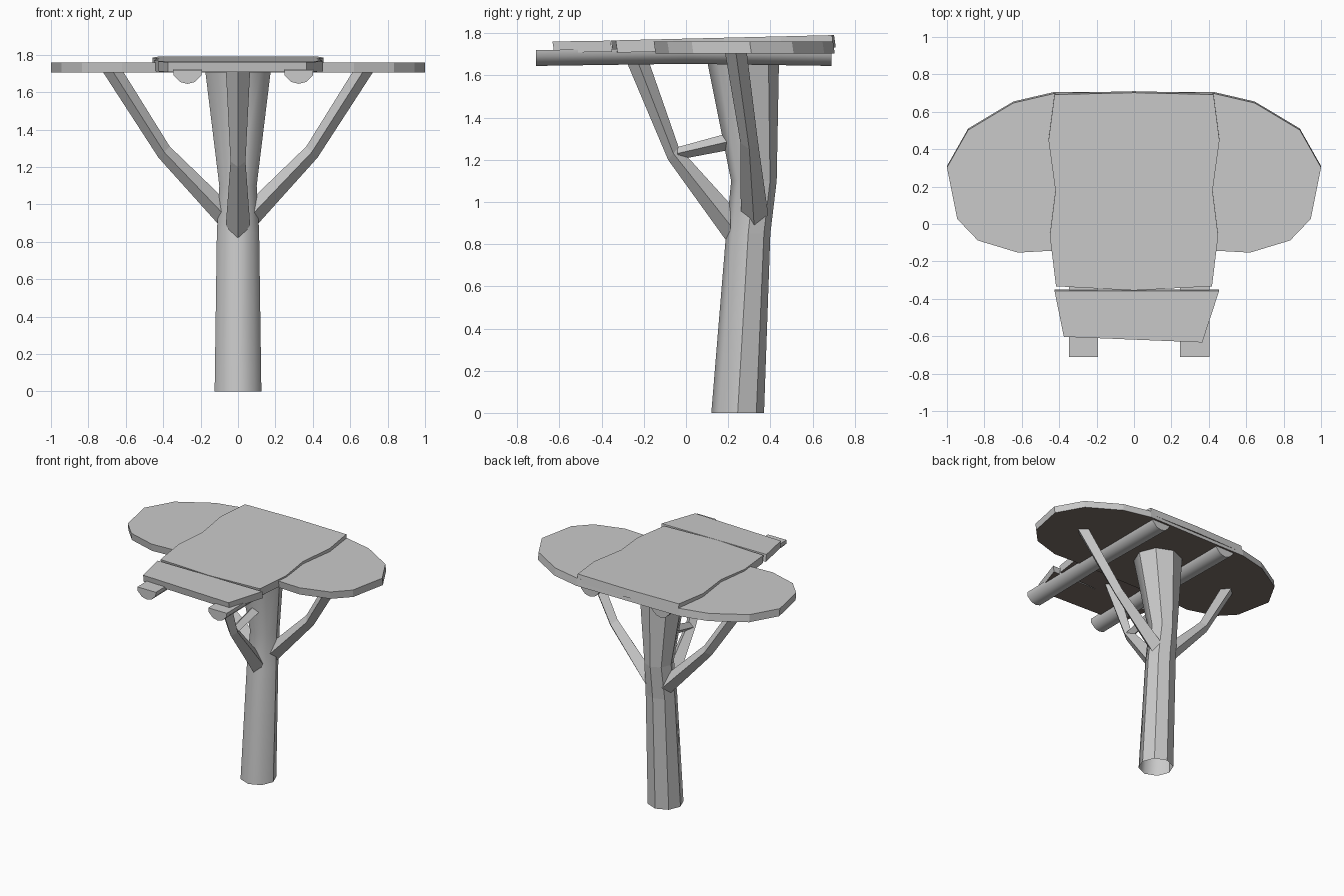
import bpy, bmesh, math
from mathutils import Vector

if "Cube" in bpy.data.objects:
    bpy.data.objects.remove(bpy.data.objects["Cube"])


def material(name, colour):
    mat = bpy.data.materials.new(name)
    mat.use_nodes = True
    mat.diffuse_color = (*colour, 1)
    mat.node_tree.nodes["Principled BSDF"].inputs["Base Color"].default_value = (*colour, 1)
    return mat


GREY = material("pale grey wood", (0.59, 0.59, 0.59))
BROWN = material("brown underside", (0.2, 0.16, 0.14))


def loft(name, sections, mats=(GREY,), open_start=False):
    """Skin a tube through equal-length lists of points."""
    bm = bmesh.new()
    rings = [[bm.verts.new(p) for p in section] for section in sections]
    for low, high in zip(rings, rings[1:]):
        for i in range(len(low)):
            j = (i + 1) % len(low)
            bm.faces.new((low[i], low[j], high[j], high[i]))
    if not open_start:
        bm.faces.new(rings[0])
    bm.faces.new(rings[-1])
    bmesh.ops.recalc_face_normals(bm, faces=bm.faces)
    mesh = bpy.data.meshes.new(name)
    bm.to_mesh(mesh)
    bm.free()
    for mat in mats:
        mesh.materials.append(mat)
    obj = bpy.data.objects.new(name, mesh)
    bpy.context.collection.objects.link(obj)
    return obj


def ring(centre, u, v, sides=4):
    """Polygon round a centre, spanned by two half-axes."""
    turns = [math.tau * i / sides for i in range(sides)]
    return [Vector(centre) + Vector(u) * math.cos(a) + Vector(v) * math.sin(a) for a in turns]


def board(name, outline, bottom, thick, tilt=0):
    """Slab with a brown underside, leaning sides and an optional rise to the back."""
    low = [(x, y, bottom + tilt * y) for x, y in outline]
    high = [(x, y - .008, z + thick) for x, y, z in low]
    obj = loft(name, (low, high), (GREY, BROWN))
    for face in obj.data.polygons:
        face.material_index = int(face.normal.z < -0.5)


# Leaning hollow trunk that flares at the top, rounded at the front
trunk = loft("trunk", [ring((0, y, z), (rx, 0, 0), (0, ry, 0), 8) for z, y, rx, ry in (
    (0, .245, .125, .125), (.85, .295, .113, .105),
    (1.1, .322, .1, .108), (1.73, .265, .177, .177))], open_start=True)
for face in trunk.data.polygons:
    face.use_smooth = face.normal.y < 0 and abs(face.normal.z) < .5

# Side branches
for side, label in ((1, "left"), (-1, "right")):
    loft(label + "_branch", [
        ring((side * .07, .325, .94), (0, 0, .085), (0, .065, 0)),
        ring((side * .395, .3, 1.28), (-side * .03, 0, .03), (0, .042, 0)),
        ring((side * .675, .235, 1.72), (-side * .055, 0, 0), (0, .052, 0))])

# Front branch and the short brace back to the trunk
loft("front_branch", [
    ring((0, .21, .89), (.065, 0, 0), (0, 0, .1)),
    ring((0, -.06, 1.23), (.04, 0, 0), (0, .025, .03)),
    ring((0, -.25, 1.72), (.065, 0, 0), (0, .055, 0))])
loft("front_brace", [
    ring((0, -.04, 1.23), (.035, 0, 0), (0, 0, .03)),
    ring((0, .24, 1.295), (.04, 0, 0), (0, 0, .042))])

# Half-round support logs with flat tops, bowed slightly upwards
for label, x in (("left", .325), ("right", -.27)):
    profile = [(-.078, 1.72), (-.075, 1.69), (-.04, 1.655), (0, 1.645),
               (.04, 1.655), (.075, 1.69), (.078, 1.72)]
    log = loft(label + "_log", [[(x + dx, y, z + bow) for dx, z in profile]
                                for y, bow in ((-.71, 0), (0, .01), (.69, 0))])
    for face in log.data.polygons:
        face.use_smooth = face.normal.z < .5 and abs(face.normal.y) < .5

# Rounded platform, mirrored half outline
half = [(.43, .705), (.645, .655), (.887, .51), (1, .31),
        (.945, .035), (.835, -.08), (.62, -.145), (.44, -.135)]
board("round_platform", half + [(-x, y) for x, y in reversed(half)], 1.705, .055)

# Wavy-edged main board, tilted slightly
edge = [(.425, .7), (.457, .455), (.42, .185), (.45, -.055), (.417, -.325)]
board("main_board", [(0, .71)] + edge + [(0, -.347)] + [(-x, y) for x, y in reversed(edge)],
      1.716, .058, .024)

# Crooked front plank
board("front_plank", [(-.425, -.35), (.455, -.35), (.365, -.625), (-.375, -.595)],
      1.717, .053, .015)
